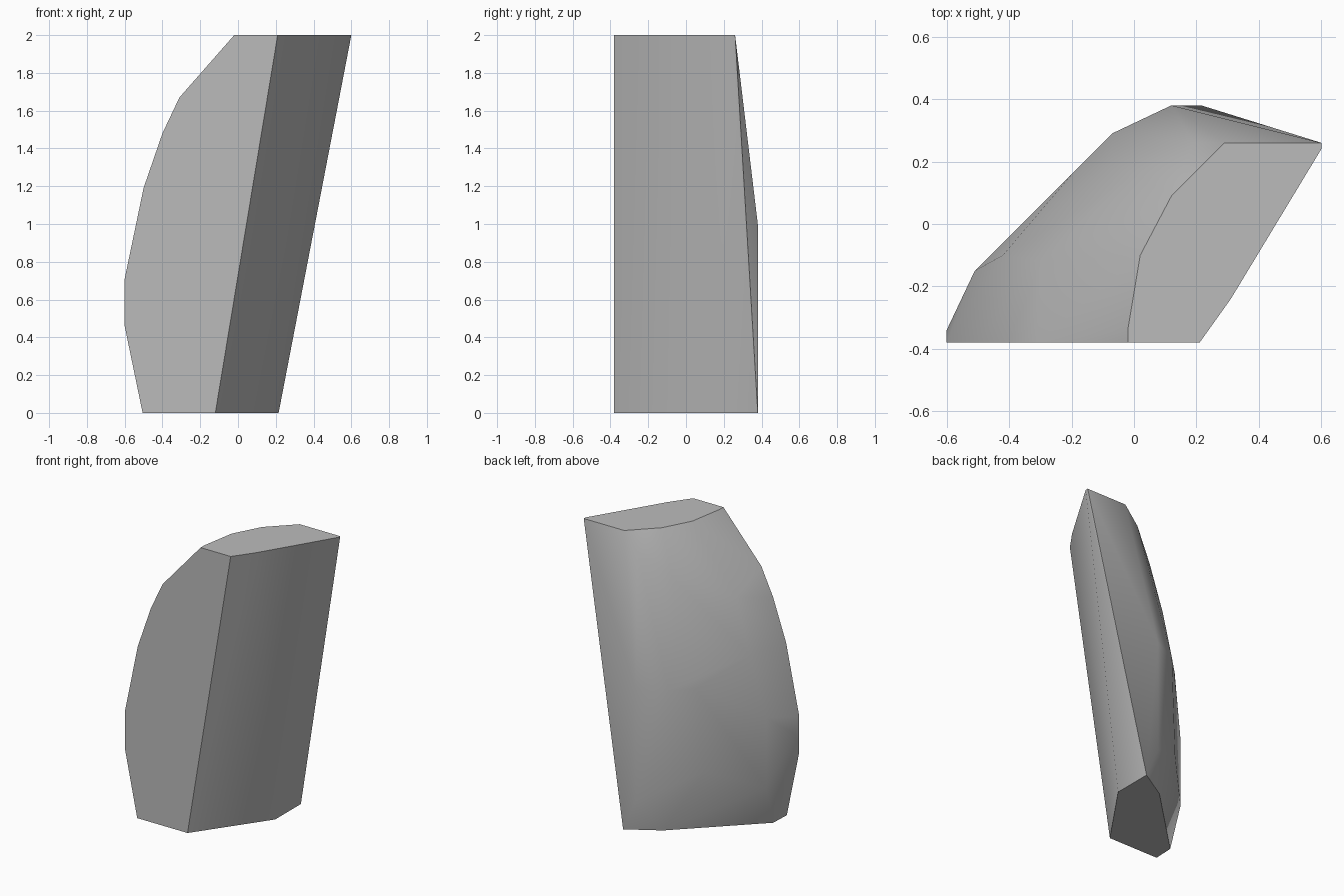
import bpy
import bmesh
from math import radians

# Remove the default object
default = bpy.data.objects.get("Cube")
if default:
    bpy.data.objects.remove(default, do_unlink=True)

FRONT = -0.38

# Flat front face: outer curved edge and leaning inner edge, as (x, z)
front_outline = [
    (-0.505, 0), (-0.6, 0.46), (-0.6, 0.71), (-0.5, 1.19), (-0.4, 1.48),
    (-0.31, 1.67), (-0.02, 2), (0.21, 2), (-0.12, 0),
]

# Cross-section corners behind the front face, as height: (x, y) points
sections = {
    0: [(-0.5, -0.24), (0, 0.25), (0.215, 0.38), (0.215, 0.1)],
    0.22: [(0.12, 0.38)],
    0.28: [(-0.51, -0.15)],
    0.42: [(-0.23, 0.13)],
    0.6: [(-0.6, -0.34)],
    0.76: [(-0.51, -0.15)],
    1: [(-0.19, 0.17), (-0.07, 0.29), (0.12, 0.38)],
    1.19: [(-0.42, -0.1)],
    1.37: [(-0.07, 0.2)],
    1.55: [(-0.3, -0.12)],
    1.72: [(0, 0.155)],
    1.88: [(0.19, 0.26)],
    2: [(-0.02, -0.34), (0.02, -0.1), (0.12, 0.09), (0.29, 0.26),
        (0.6, 0.26), (0.6, 0.24), (0.31, -0.24)],
}


def make_material(name, colour):
    """Plain flat colour for both the viewport and a render."""
    material = bpy.data.materials.new(name)
    material.use_nodes = True
    material.diffuse_color = colour
    shader = material.node_tree.nodes["Principled BSDF"]
    shader.inputs["Base Color"].default_value = colour
    return material


def hull_object(name, points, material):
    """Closed faceted solid stretched tightly around the points."""
    bm = bmesh.new()
    for point in points:
        bm.verts.new(point)
    hull = bmesh.ops.convex_hull(bm, input=bm.verts[:])
    loose = {v for v in hull["geom_interior"] + hull["geom_unused"]
             if isinstance(v, bmesh.types.BMVert) and not v.link_faces}
    bmesh.ops.delete(bm, geom=list(loose), context="VERTS")
    # Merge coplanar triangles into the flat broken faces
    bmesh.ops.dissolve_limit(bm, angle_limit=radians(1),
                             verts=bm.verts[:], edges=bm.edges[:])
    bmesh.ops.recalc_face_normals(bm, faces=bm.faces[:])
    mesh = bpy.data.meshes.new(name)
    bm.to_mesh(mesh)
    bm.free()
    mesh.materials.append(material)
    obj = bpy.data.objects.new(name, mesh)
    bpy.context.collection.objects.link(obj)
    return obj


# Broken stone slab: flat cut sides with a smooth weathered back
points = [(x, FRONT, z) for x, z in front_outline]
points += [(x, y, z) for z, ring in sections.items() for x, y in ring]
slab = hull_object("stone_slab", points,
                   make_material("stone grey", (0.5, 0.5, 0.5, 1)))

# Soft shading on the weathered side, crisp edges around the flat cuts
bpy.ops.object.select_all(action="DESELECT")
slab.select_set(True)
bpy.context.view_layer.objects.active = slab
bpy.ops.object.shade_smooth_by_angle(angle=radians(40))
